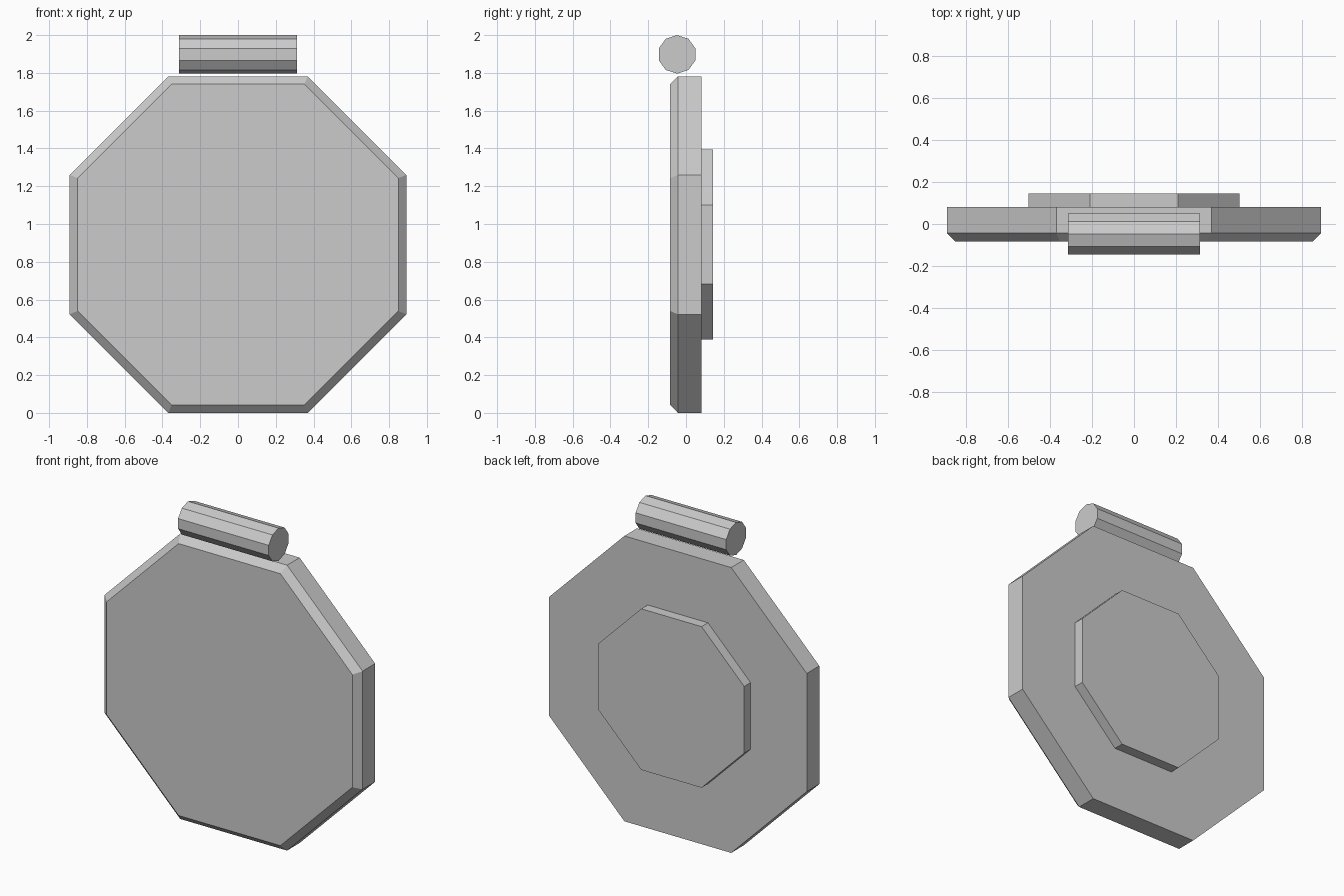
import bpy, bmesh
from math import cos, sin, pi

if "Cube" in bpy.data.objects:
    bpy.data.objects.remove(bpy.data.objects["Cube"])


def loft(name, sides, turn, rings, place):
    """Stack of (depth, circumradius) polygon rings, capped at both ends."""
    bm = bmesh.new()
    loops = []
    for depth, r in rings:
        angles = [turn + 2 * pi * i / sides for i in range(sides)]
        loops.append([bm.verts.new(place(depth, r * cos(a), r * sin(a))) for a in angles])
    for a, b in zip(loops, loops[1:]):
        for i in range(sides):
            j = (i + 1) % sides
            bm.faces.new((a[i], a[j], b[j], b[i]))
    bm.faces.new(loops[0])
    bm.faces.new(loops[-1])
    bmesh.ops.recalc_face_normals(bm, faces=bm.faces)
    mesh = bpy.data.meshes.new(name)
    bm.to_mesh(mesh)
    bm.free()
    obj = bpy.data.objects.new(name, mesh)
    bpy.context.collection.objects.link(obj)
    return obj


APOTHEM = 0.891
K = 1 / cos(pi / 8)  # flat-to-flat half width -> circumradius


def facing_front(d, u, v):
    return (u, d, APOTHEM + v)


# Octagonal plate with a chamfered front rim
loft("plate", 8, pi / 8,
     [(-0.084, (APOTHEM - 0.042) * K), (-0.043, APOTHEM * K), (0.081, APOTHEM * K)],
     facing_front)

# Smaller raised octagon on the back
loft("back_boss", 8, pi / 8, [(0.081, 0.503 * K), (0.144, 0.503 * K)], facing_front)

# Ten-sided bar floating just above the plate
loft("top_bar", 10, pi / 2, [(-0.313, 0.102), (0.313, 0.102)],
     lambda d, u, v: (d, u - 0.047, 1.898 + v))
